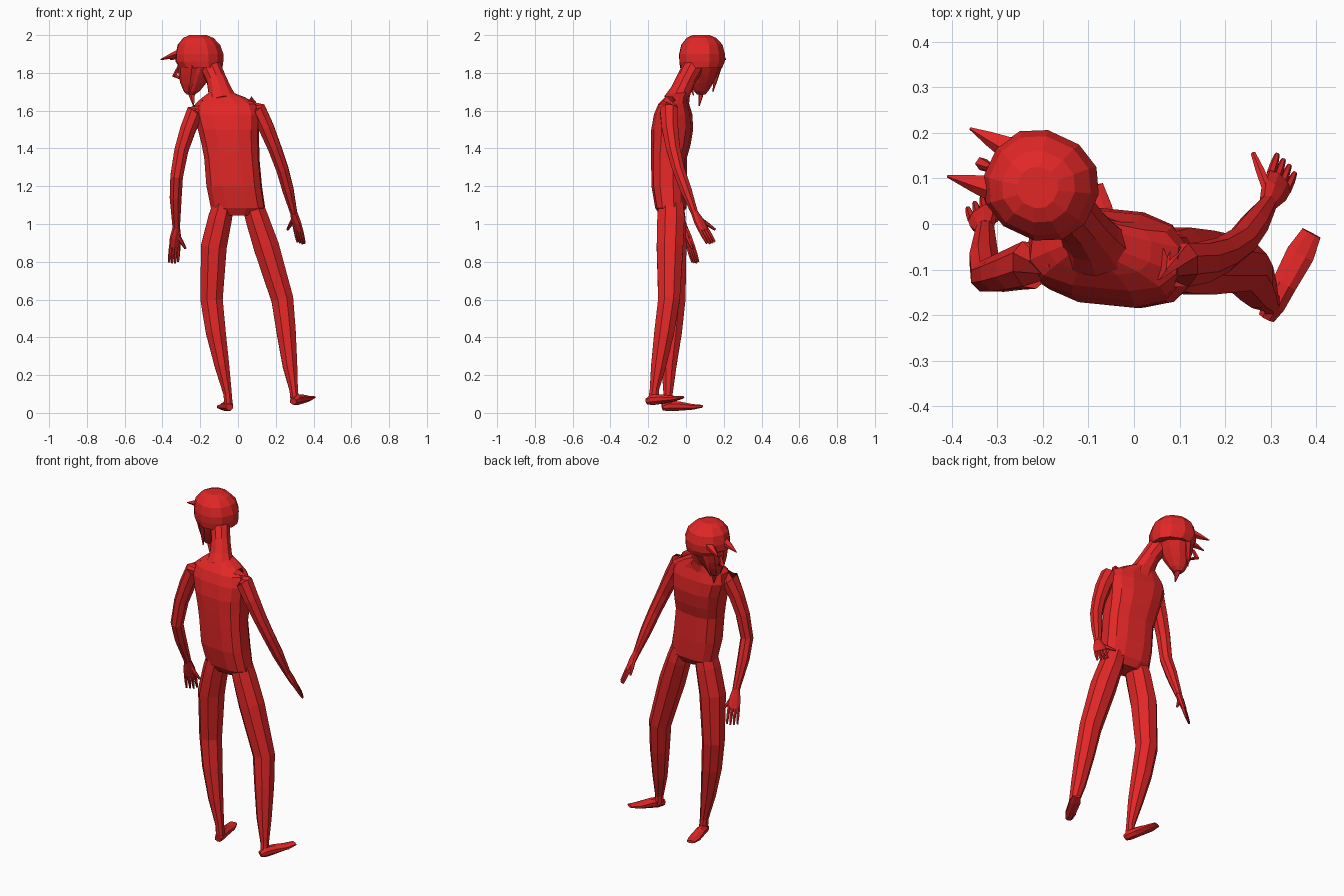
import bpy, bmesh, math
from mathutils import Vector as V

red = bpy.data.materials.new("red")
red.diffuse_color = (0.76, 0.02, 0.02, 1)


def skin(name, rings):
    """Join equal rings of points into one closed, flat-shaded object."""
    bm = bmesh.new()
    vs = [[bm.verts.new(p) for p in r] for r in rings]
    n = len(vs[0])
    for a, b in zip(vs, vs[1:]):
        for i in range(n):
            j = (i + 1) % n
            bm.faces.new((a[i], a[j], b[j], b[i]))
    bm.faces.new(vs[0])
    bm.faces.new(vs[-1])
    bmesh.ops.recalc_face_normals(bm, faces=bm.faces)
    me = bpy.data.meshes.new(name)
    bm.to_mesh(me)
    bm.free()
    me.materials.append(red)
    ob = bpy.data.objects.new(name, me)
    bpy.context.collection.objects.link(ob)
    return ob


def ring(c, u, v, n, power=1.0):
    pts = []
    for i in range(n):
        a = 2 * math.pi * (i + 0.5) / n
        x, y = math.cos(a), math.sin(a)
        pts.append(c + u * math.copysign(abs(x) ** power, x) + v * math.copysign(abs(y) ** power, y))
    return pts


def tube(name, pts, n=8, side=None):
    """Limb along (x, y, z, half width, half depth) points."""
    cs = [V(p[:3]) for p in pts]
    rings = []
    for i, p in enumerate(pts):
        d = (cs[min(i + 1, len(cs) - 1)] - cs[max(i - 1, 0)]).normalized()
        s = side or (V((1, 0, 0)) if abs(d.z) > 0.7 else d.cross(V((0, 0, 1))))
        s = (s - d * s.dot(d)).normalized()
        rings.append(ring(cs[i], s * p[3], d.cross(s) * p[4], n))
    return skin(name, rings)


def stack(name, rows, yaw, n, power=1.0):
    """Horizontal sections (z, x, y, half width, half depth), turned by yaw."""
    u = V((math.cos(yaw), math.sin(yaw), 0))
    v = V((-u.y, u.x, 0))
    return skin(name, [ring(V((x, y, z)), u * a, v * b, n, power) for z, x, y, a, b in rows])


def spike(name, a, b, r, side=None):
    m = V(a).lerp(V(b), 0.5)
    return tube(name, [(*a, r, r * 0.7), (*m, r * 0.6, r * 0.45), (*b, 0.003, 0.003)], 5, side)


def hand(name, wrist, knuckle, tip, spread, thumb):
    w, k, t = V(wrist), V(knuckle), V(tip)
    s = V(spread).normalized()
    m = w.lerp(k, 0.5)
    tube(name + "_palm", [(*w, .021, .019), (*m, .034, .018), (*k, .036, .013)], 8, s)
    for i in range(4):
        o = i - 1.5
        a = k + s * o * 0.017 - (k - w) * 0.08
        b = t + s * o * 0.019 - (t - k) * (0.06 * abs(o - 0.3))
        mid = a.lerp(b, 0.55)
        tube(f"{name}_finger_{i}", [(*a, .010, .010), (*mid, .009, .009), (*b, .006, .006)], 6, s)
    a, b = w.lerp(k, 0.25), V(thumb)
    tube(name + "_thumb", [(*a, .015, .013), (*a.lerp(b, .6), .011, .011), (*b, .006, .006)], 6, s)


# torso with sloping shoulders
stack("torso", [
    (1.045, 0.0, -0.08, .085, .055), (1.085, 0.0, -0.08, .145, .08),
    (1.20, -0.02, -0.088, .148, .092), (1.35, -0.033, -0.09, .147, .092),
    (1.42, -0.04, -0.08, .153, .102), (1.50, -0.05, -0.073, .163, .108),
    (1.58, -0.06, -0.068, .178, .098), (1.635, -0.065, -0.065, .165, .078),
    (1.67, -0.075, -0.05, .115, .06), (1.695, -0.09, -0.035, .065, .05)],
    -0.1, 12, 0.72)

# neck leaning forward to the head
tube("neck", [(-.085, -.05, 1.65, .085, .07), (-.095, -.03, 1.70, .065, .055),
              (-.115, 0.0, 1.765, .054, .052), (-.14, .03, 1.82, .056, .055),
              (-.17, .06, 1.88, .056, .055)], 10)

# face narrowing to the chin, and hair over the skull
turn = math.radians(155)
stack("face", [
    (1.90, -.21, .088, .112, .105), (1.84, -.215, .086, .107, .10),
    (1.79, -.227, .084, .09, .082), (1.745, -.237, .082, .07, .06),
    (1.705, -.245, .08, .045, .038), (1.685, -.25, .08, .022, .022)], turn, 10)
stack("hair", [
    (2.0, -.212, .08, .045, .045), (1.985, -.21, .082, .08, .078),
    (1.95, -.207, .084, .112, .108), (1.90, -.204, .085, .127, .12),
    (1.86, -.204, .085, .127, .119), (1.825, -.195, .08, .112, .11)], turn, 12, .9)
tube("nose", [(-.315, .125, 1.83, .008, .008), (-.335, .133, 1.785, .015, .015),
              (-.30, .115, 1.77, .008, .008)], 5)
spike("fringe_left", (-.27, .165, 1.90), (-.36, .21, 1.87), .03)
spike("fringe_right", (-.29, .075, 1.91), (-.41, .105, 1.87), .035)
spike("hair_lock_left", (-.235, .175, 1.84), (-.265, .142, 1.70), .026)
spike("hair_lock_right", (-.235, -.005, 1.84), (-.26, .04, 1.68), .026)
spike("beard", (-.25, .085, 1.73), (-.235, .07, 1.625), .028)

# arms
tube("left_arm", [
    (-.17, -.075, 1.615, .04, .05), (-.23, -.09, 1.585, .05, .055), (-.265, -.10, 1.50, .045, .048),
    (-.30, -.11, 1.39, .04, .042), (-.325, -.115, 1.25, .036, .036),
    (-.33, -.075, 1.14, .034, .034), (-.327, -.01, .98, .021, .02)])
tube("right_arm", [
    (.05, -.085, 1.635, .04, .05), (.105, -.09, 1.605, .048, .052), (.15, -.085, 1.51, .044, .047),
    (.195, -.068, 1.40, .038, .04), (.235, -.04, 1.29, .035, .035),
    (.265, .0, 1.18, .032, .032), (.295, .045, 1.06, .02, .02)])
hand("left_hand", (-.327, -.01, .98), (-.335, .025, .88), (-.342, .052, .79), (.75, .5, .1),
     (-.278, .035, .87))
hand("right_hand", (.295, .045, 1.06), (.32, .095, .965), (.335, .135, .895), (.66, -.74, -.1),
     (.262, .155, .97))

# legs
tube("left_leg", [
    (-.075, -.08, 1.11, .06, .07), (-.095, -.075, 1.03, .068, .078), (-.128, -.07, .88, .074, .078),
    (-.14, -.06, .60, .064, .062), (-.118, -.075, .43, .057, .058), (-.085, -.09, .25, .042, .043),
    (-.055, -.095, .10, .024, .026), (-.05, -.095, .04, .024, .03)])
tube("right_leg", [
    (.075, -.08, 1.11, .06, .07), (.10, -.08, 1.03, .066, .078), (.15, -.085, .88, .073, .076),
    (.235, -.09, .60, .063, .062), (.255, -.115, .43, .055, .057), (.275, -.145, .25, .042, .043),
    (.295, -.168, .12, .024, .026), (.30, -.172, .07, .024, .03)])


def foot(name, heel, toe):
    h, t = V(heel), V(toe)
    at = lambda f, dz: h.lerp(t, f) + V((0, 0, dz))
    tube(name, [(*at(0, 0), .02, .018), (*at(.15, .006), .028, .03), (*at(.4, .004), .03, .027),
                (*at(.75, -.002), .034, .016), (*at(1, 0), .024, .008)])


foot("left_foot", (-.045, -.125, .03), (-.09, .085, .035))
foot("right_foot", (.292, -.205, .06), (.39, -.02, .083))
